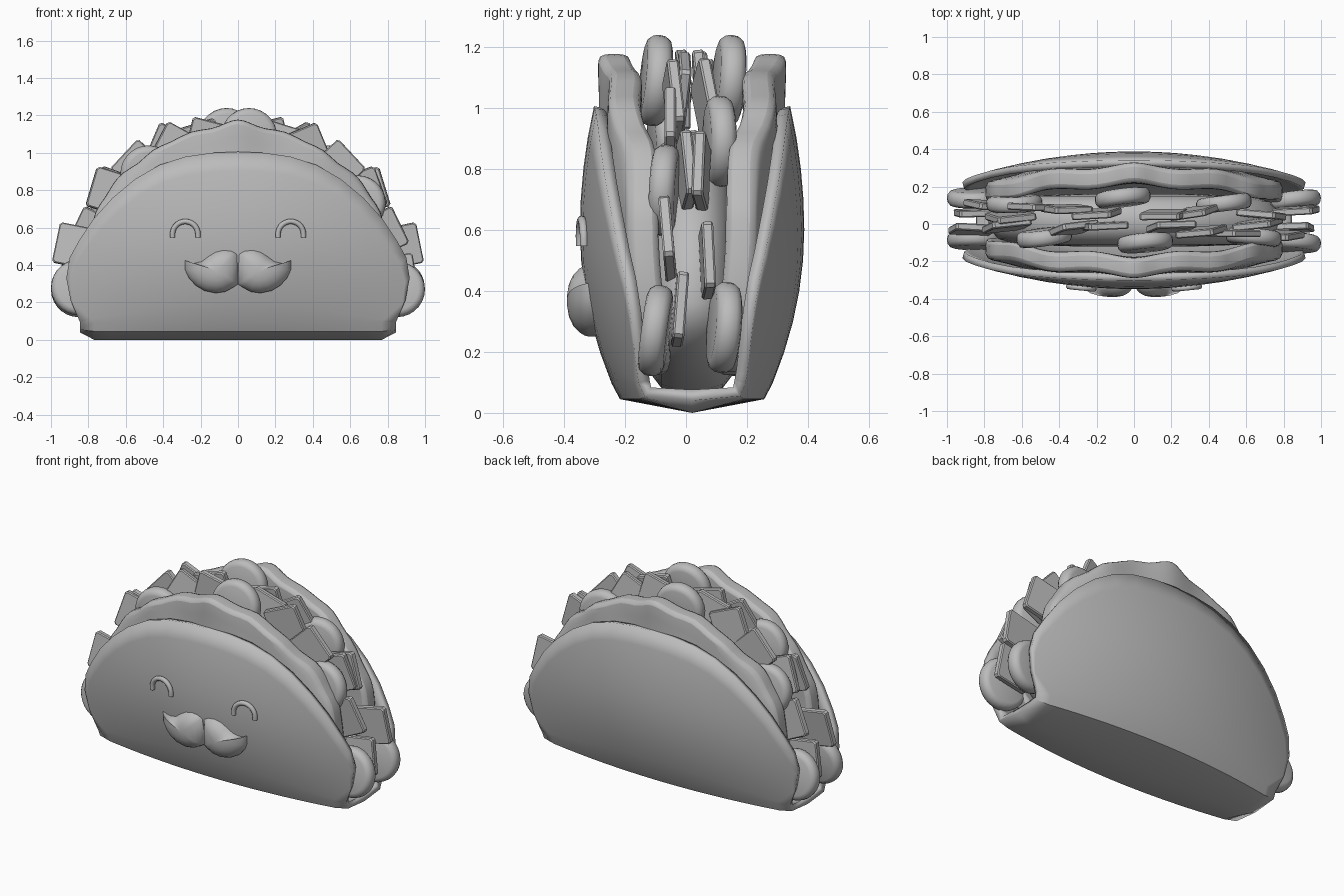
import bpy, bmesh, math, random

if "Cube" in bpy.data.objects:
    bpy.data.objects.remove(bpy.data.objects["Cube"])
random.seed(4)
CY = 0.02  # centre plane of the shell

GREY = bpy.data.materials.new("plain_grey")
GREY.diffuse_color = (0.5, 0.5, 0.5, 1)
GREY.use_nodes = True
GREY.node_tree.nodes["Principled BSDF"].inputs["Base Color"].default_value = GREY.diffuse_color


def finish(name, bm, angle=40):
    me = bpy.data.meshes.new(name)
    bm.to_mesh(me)
    bm.free()
    me.materials.append(GREY)
    ob = bpy.data.objects.new(name, me)
    bpy.context.collection.objects.link(ob)
    bpy.ops.object.select_all(action='DESELECT')
    ob.select_set(True)
    bpy.context.view_layer.objects.active = ob
    bpy.ops.object.shade_smooth_by_angle(angle=math.radians(angle))
    return ob


def slab(name, outline, loops, centre, yf=lambda x, z: 0, angle=40):
    """Stack scaled copies of an x-z outline; loops = (scale, y offset)."""
    bm = bmesh.new()
    cx, cz = centre
    rings = []
    for s, y in loops:
        ring = []
        for x, z in outline:
            px, pz = cx + (x - cx) * s, cz + (z - cz) * s
            ring.append(bm.verts.new((px, y + yf(px, pz), pz)))
        rings.append(ring)
    n = len(outline)
    for a, b in zip(rings, rings[1:]):
        for i in range(n):
            j = (i + 1) % n
            bm.faces.new((a[i], a[j], b[j], b[i]))
    bm.faces.new(rings[0])
    bm.faces.new(rings[-1][::-1])
    bmesh.ops.recalc_face_normals(bm, faces=bm.faces)
    return finish(name, bm, angle)


def half_width(x, z):
    """Shell half thickness in y: bulges at mid height, narrows to the ends."""
    k = 0.41 if z < 0.6 else 0.28
    return (0.368 - k * (z - 0.6) ** 2) * (1 - 0.4 * (x / 0.92) ** 2)


def mirrored(pts):
    return pts + [(-x, z) for x, z in reversed(pts) if abs(x) > 1e-6]


# folded shell: front wall, shallow keel, back wall
rim = mirrored([(.86, .13), (.895, .21), (.918, .33), (.9, .44), (.85, .53), (.77, .65),
                (.67, .76), (.55, .86), (.42, .935), (.28, .98), (.14, 1.0), (0, 1.006)])
bm = bmesh.new()
cols = []
V = 9
for i, (rx, rz) in enumerate(rim):
    end = i in (0, len(rim) - 1)
    bx = 0.845 * (1 - 2 * i / (len(rim) - 1))
    wall = []
    for k in range(V, -1, -1):
        t = k / V
        x, z = bx + (rx - bx) * t, 0.095 + (rz - 0.095) * t
        wall.append((x, half_width(x, z), z))
    wall.append((bx, half_width(bx, 0.05) * 0.97, 0.055 if end else 0.045))
    line = [(x, -y, z) for x, y, z in wall] + [(bx, 0, 0.04 if end else 0)] + wall[::-1]
    cols.append([bm.verts.new((x, y + CY, z)) for x, y, z in line])
for a, b in zip(cols, cols[1:]):
    for k in range(len(a) - 1):
        bm.faces.new((a[k], a[k + 1], b[k + 1], b[k]))
bm.normal_update()
if sum(f.normal.z for f in bm.faces if f.calc_center_median().z < 0.04) > 0:
    bmesh.ops.reverse_faces(bm, faces=bm.faces)
shell = finish("taco_shell", bm)
mod = shell.modifiers.new("thickness", 'SOLIDIFY')
mod.thickness = 0.038
mod.offset = -1

# wavy lettuce leaf against each wall
leaf = mirrored([(.5, .12), (.72, .14), (.79, .3), (.8, .45), (.785, .58), (.77, .69), (.71, .76),
                 (.675, .83), (.62, .9), (.53, .94), (.46, 1.025), (.36, 1.055), (.25, 1.125),
                 (.14, 1.125), (.06, 1.165), (0, 1.185)])
leaf_loops = [(.1, -.055), (.4, -.055), (.7, -.055), (.88, -.055), (.975, -.055), (1, -.04),
              (1, .04), (.975, .055), (.88, .055), (.7, .055), (.4, .055), (.1, .055)]
for side, label in ((-1, "front"), (1, "back")):
    def wave(x, z, s=side):
        edge = max(0, math.hypot(x, z - .3) - .5)
        return CY + s * (half_width(x, min(z, .92)) - 0.1 + 0.05 * edge * math.cos(14 * x))
    ob = slab("lettuce_" + label, leaf, leaf_loops, (0, .5), wave)
    ob.modifiers.new("round", 'SUBSURF').levels = 1
    ob.modifiers["round"].render_levels = 1

# meat filling, resting on the shell floor
meat = [(.78 * math.cos(a), .36 + (.56 if math.sin(a) > 0 else .3) * math.sin(a))
        for a in (2 * math.pi * i / 40 for i in range(40))]
slab("meat_filling", meat, [(.4, -.14), (.8, -.13), (.93, -.1), (.99, -.05), (1, 0), (.99, .05),
                            (.93, .1), (.8, .13), (.4, .14)], (0, .36), lambda x, z: CY)

# tomato slices and cheese squares: front row, then turned half round for the back row
disc = [(.15 * math.cos(2 * math.pi * i / 28), .15 * math.sin(2 * math.pi * i / 28)) for i in range(28)]
h = 0.11
square = [(h, h - .012), (h - .012, h), (-h + .012, h), (-h, h - .012),
          (-h, -h + .012), (-h + .012, -h), (h - .012, -h), (h, -h + .012)]
disc_loops = [(.78, -.042), (.9, -.036), (.98, -.02), (1, 0), (.98, .02), (.9, .036), (.78, .042)]
square_loops = [(.95, -.019), (1, -.013), (1, .013), (.95, .019)]
# (kind, x, y from centre, z, roll)
row = [('t', .85, -.12, .27, 0), ('t', -.85, -.105, .28, 0), ('t', .64, -.09, .73, 0),
       ('t', -.48, -.09, .89, 0), ('t', .06, -.12, 1.09, 0),
       ('c', .84, -.04, .34, -.15), ('c', -.865, -.05, .5, .2), ('c', .77, -.08, .57, -.45),
       ('c', .66, -.02, .79, -.35), ('c', -.68, -.03, .79, .3), ('c', .53, -.07, .92, -.75),
       ('c', .36, -.06, 1.02, -.4), ('c', -.33, -.045, 1.02, .5), ('c', -.16, -.03, 1.06, .25),
       ('c', .2, -.035, 1.05, .3)]
for turn, label in ((1, "front"), (-1, "back")):
    for n, (kind, x, y, z, roll) in enumerate(row):
        if kind == 't':
            ob = slab(f"tomato_slice_{label}_{n}", disc, disc_loops, (0, 0))
        else:
            ob = slab(f"cheese_piece_{label}_{n}", square, square_loops, (0, 0), angle=25)
        ob.location = (turn * x, CY + turn * y, z)
        yaw = random.uniform(-.1, .15) + (math.pi if turn < 0 else 0)
        ob.rotation_euler = (random.uniform(-.16, .12), roll, yaw)

# puffy moustache, one lobe per side
lobe = [(0, .465), (.03, .482), (.075, .487), (.12, .475), (.16, .448), (.195, .42), (.235, .41),
        (.265, .415), (.285, .425), (.283, .375), (.262, .33), (.225, .29), (.18, .263),
        (.12, .25), (.07, .257), (.03, .278), (0, .298)]
lobe_loops = [(1, -.28), (1, -.318), (.97, -.332), (.88, -.35), (.7, -.37), (.45, -.384), (.15, -.39)]
for s, label in ((1, "right"), (-1, "left")):
    slab("moustache_" + label, [(s * x, z) for x, z in lobe], lobe_loops, (s * .11, .37), angle=60)

    # smiling closed eye
    cu = bpy.data.curves.new("eye_" + label, 'CURVE')
    cu.dimensions = '3D'
    cu.bevel_depth = 0.014
    cu.bevel_resolution = 3
    cu.use_fill_caps = True
    arc = [(.068, -.018)] + [(.068 * math.cos(math.pi * i / 14), .068 * math.sin(math.pi * i / 14))
                             for i in range(15)] + [(-.068, -.018)]
    sp = cu.splines.new('POLY')
    sp.points.add(len(arc) - 1)
    for p, (x, z) in zip(sp.points, arc):
        px, pz = s * .282 + x, .565 + z
        p.co = (px, CY - half_width(px, pz) - 0.008, pz, 1)
    cu.materials.append(GREY)
    bpy.context.collection.objects.link(bpy.data.objects.new("eye_" + label, cu))
